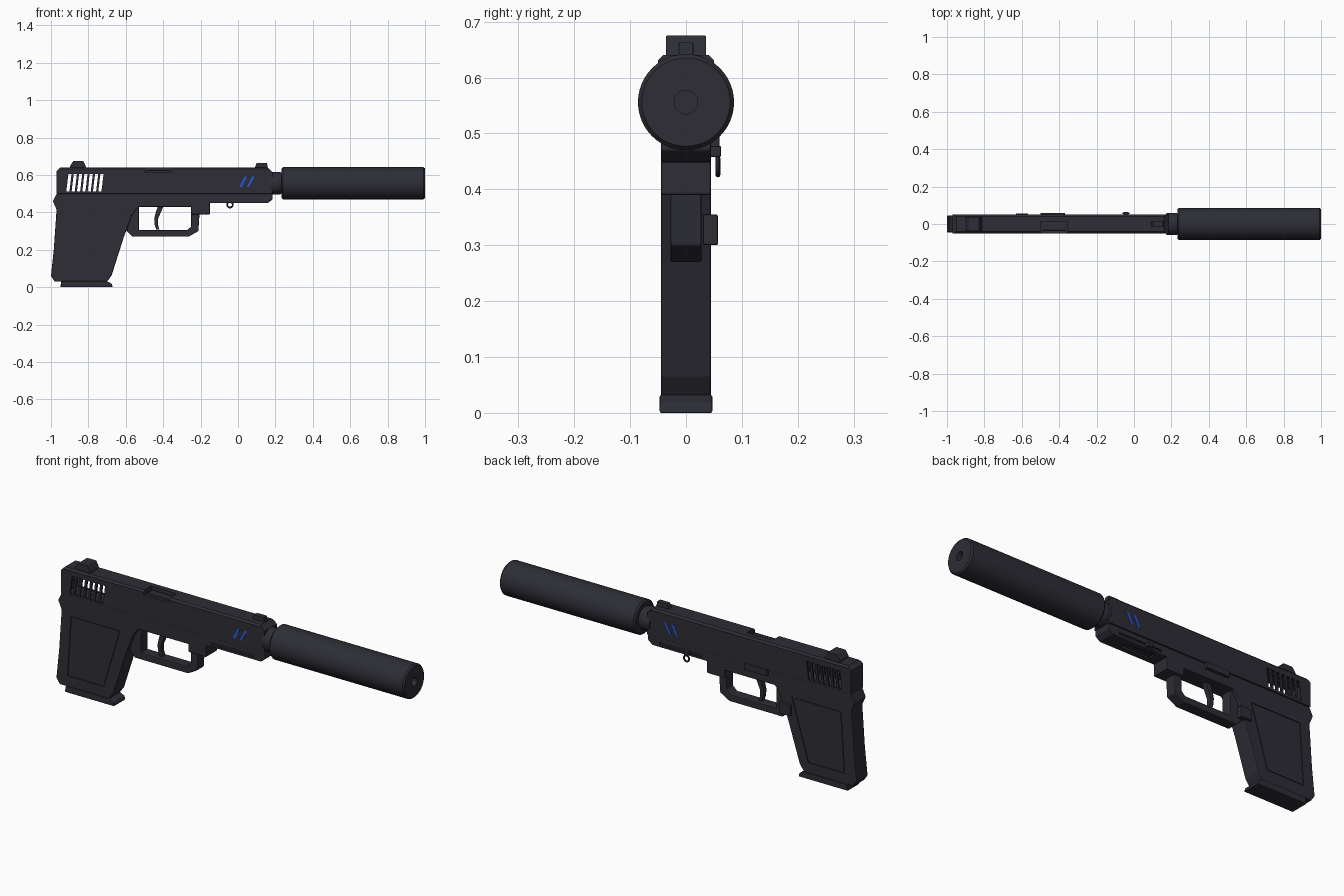
import bpy, bmesh, math
from mathutils import Vector

if "Cube" in bpy.data.objects:
    bpy.data.objects.remove(bpy.data.objects["Cube"])


def material(name, rgb):
    m = bpy.data.materials.new(name)
    m.diffuse_color = (*rgb, 1)
    m.use_nodes = True
    m.node_tree.nodes["Principled BSDF"].inputs["Base Color"].default_value = m.diffuse_color
    return m


DARK = material("gunmetal", (0.026, 0.026, 0.036))
BLUE = material("blue", (0.02, 0.09, 0.68))


def finish(bm, name, mat, bevel=0):
    bmesh.ops.recalc_face_normals(bm, faces=bm.faces)
    me = bpy.data.meshes.new(name)
    bm.to_mesh(me)
    bm.free()
    ob = bpy.data.objects.new(name, me)
    bpy.context.collection.objects.link(ob)
    me.materials.append(mat)
    if bevel:
        b = ob.modifiers.new("Bevel", 'BEVEL')
        b.width = bevel
        b.segments = 2
        b.limit_method = 'ANGLE'
    return ob


def prism(name, pts, y0, y1, mat=DARK, bevel=0):
    """Side profile in x, z extruded along y."""
    bm = bmesh.new()
    f = bm.faces.new([bm.verts.new((x, y0, z)) for x, z in pts])
    r = bmesh.ops.extrude_face_region(bm, geom=[f])
    verts = [g for g in r["geom"] if isinstance(g, bmesh.types.BMVert)]
    bmesh.ops.translate(bm, verts=verts, vec=(0, y1 - y0, 0))
    return finish(bm, name, mat, bevel)


def box(name, x, y, z, bevel=0):
    return prism(name, [(x[0], z[0]), (x[1], z[0]), (x[1], z[1]), (x[0], z[1])],
                 y[0], y[1], DARK, bevel)


def lathe(name, profile, zc, seg=48):
    """Profile of (x, radius) turned around the barrel axis."""
    bm = bmesh.new()
    rings = []
    for x, r in profile:
        if r == 0:
            rings.append([bm.verts.new((x, 0, zc))] * seg)
            continue
        rings.append([bm.verts.new((x, r * math.cos(2 * math.pi * i / seg),
                                    zc + r * math.sin(2 * math.pi * i / seg)))
                      for i in range(seg)])
    for a, b in zip(rings, rings[1:]):
        for i in range(seg):
            j = (i + 1) % seg
            quad = list(dict.fromkeys([a[i], a[j], b[j], b[i]]))
            bm.faces.new(quad)
    ob = finish(bm, name, DARK)
    smooth(ob)
    return ob


def smooth(ob):
    bpy.ops.object.select_all(action='DESELECT')
    bpy.context.view_layer.objects.active = ob
    ob.select_set(True)
    bpy.ops.object.shade_smooth_by_angle(angle=math.radians(35))


def cut(target, cutter):
    m = target.modifiers.new("Cut", 'BOOLEAN')
    m.operation = 'DIFFERENCE'
    m.solver = 'EXACT'
    m.object = cutter
    cutter.hide_render = True
    cutter.hide_set(True)


def slanted(x, w, z0, z1, lean):
    return [(x, z0), (x + w, z0), (x + w + lean, z1), (x + lean, z1)]


# Slide with chamfered top edges
slide = prism("slide", [(-0.97, 0.5), (0.185, 0.5), (0.185, 0.615), (0.16, 0.64),
                        (-0.95, 0.64), (-0.97, 0.62)], -0.05, 0.05)
bm = bmesh.new()
bm.from_mesh(slide.data)
top = [e for e in bm.edges
       if all(v.co.z > 0.635 for v in e.verts) and abs(e.verts[0].co.x - e.verts[1].co.x) > 0.5]
bmesh.ops.bevel(bm, geom=top, offset=0.009, segments=1, affect='EDGES')
bm.to_mesh(slide.data)
bm.free()

# Hollow rear of the slide and its see-through slots
cut(slide, box("slide_cavity_cutter", (-0.945, -0.675), (-0.042, 0.042), (0.508, 0.612)))
for i in range(7):
    cut(slide, prism("slot_cutter", slanted(-0.918 + i * 0.0285, 0.017, 0.512, 0.605, 0.011),
                     -0.1, 0.1))
# Ejection port and barrel hood
cut(slide, box("port_cutter", (-0.50, -0.355), (-0.1, 0.012), (0.617, 0.7)))
box("barrel_hood", (-0.49, -0.365), (-0.034, 0.006), (0.61, 0.626), 0.003)

# Frame and grip
frame = prism("frame_and_grip", [
    (-0.97, 0.5), (-0.99, 0.46), (-0.97, 0.415), (-0.985, 0.2), (-1.0, 0.06), (-0.98, 0.03),
    (-0.70, 0.03), (-0.675, 0.065), (-0.61, 0.27), (-0.565, 0.39), (-0.535, 0.43),
    (-0.25, 0.43), (-0.25, 0.39), (-0.15, 0.39), (-0.15, 0.45), (0.16, 0.45),
    (0.185, 0.47), (0.185, 0.5)], -0.045, 0.045, DARK, 0.004)
panel = [(-0.935, 0.085), (-0.725, 0.085), (-0.63, 0.40), (-0.915, 0.40)]
panel_in = [(-0.928, 0.092), (-0.73, 0.092), (-0.64, 0.393), (-0.908, 0.393)]
for side, s in (("left", 1), ("right", -1)):
    # Grip panel set in a shallow groove
    cut(frame, prism("panel_cutter_" + side, panel, s * 0.041, s * 0.08))
    prism("grip_panel_" + side, panel_in, s * 0.035, s * 0.0445)
    # Side rail groove under the slide
    cut(frame, box("rail_cutter_" + side, (-0.12, 0.12), sorted((s * 0.038, s * 0.08)),
                   (0.462, 0.474)))
    # Blue slide stripes
    for k in range(2):
        prism("blue_stripe_" + side, slanted(0.006 + k * 0.04, 0.014, 0.535, 0.591, 0.028),
              s * 0.049, s * 0.0515, BLUE)
# Recess under the dust cover
cut(frame, box("rail_slot_cutter", (-0.10, 0.06), (-0.018, 0.018), (0.40, 0.459)))

# Magazine base plate
prism("magazine_base", [(-0.95, 0), (-0.67, 0), (-0.675, 0.018), (-0.70, 0.032), (-0.945, 0.032)],
      -0.047, 0.047, DARK, 0.003)

# Trigger guard
prism("trigger_guard", [
    (-0.57, 0.41), (-0.595, 0.30), (-0.565, 0.27), (-0.265, 0.27), (-0.212, 0.30), (-0.205, 0.40),
    (-0.25, 0.40), (-0.25, 0.325), (-0.272, 0.305), (-0.53, 0.305), (-0.53, 0.44)],
    -0.028, 0.028, DARK, 0.004)

# Curved trigger
prism("trigger", [(-0.425, 0.44), (-0.44, 0.40), (-0.448, 0.365), (-0.446, 0.335), (-0.437, 0.308),
                  (-0.42, 0.308), (-0.428, 0.335), (-0.428, 0.365), (-0.415, 0.395),
                  (-0.395, 0.44)], -0.013, 0.013, DARK, 0.002)

# Sights
prism("rear_sight", [(-0.897, 0.63), (-0.81, 0.63), (-0.815, 0.65), (-0.828, 0.675),
                     (-0.88, 0.675), (-0.897, 0.65)], -0.036, 0.036, DARK, 0.002)
prism("front_sight", [(0.088, 0.635), (0.16, 0.635), (0.155, 0.664), (0.10, 0.664)],
      -0.013, 0.013, DARK, 0.002)

# Controls on the left side
box("slide_catch", (-0.50, -0.37), (0.04, 0.06), (0.472, 0.503), 0.003)
box("magazine_button", (-0.63, -0.567), (0.03, 0.057), (0.30, 0.355), 0.003)

# Lanyard ring with its post
box("ring_post", (-0.055, -0.03), (0.04, 0.063), (0.458, 0.478), 0.003)
bpy.ops.mesh.primitive_torus_add(major_radius=0.015, minor_radius=0.0045, major_segments=24,
                                 minor_segments=8, location=(-0.043, 0.057, 0.441),
                                 rotation=(math.pi / 2, 0, 0))
ring = bpy.context.object
ring.name = "lanyard_ring"
ring.data.materials.append(DARK)
smooth(ring)

# Threaded collar and suppressor with its bore
lathe("barrel_collar", [(0.17, 0), (0.17, 0.055), (0.185, 0.06), (0.225, 0.06), (0.235, 0.054),
                        (0.25, 0.054), (0.25, 0)], 0.556)
lathe("suppressor", [(0.232, 0), (0.232, 0.078), (0.240, 0.086), (0.992, 0.086), (1.0, 0.079),
                     (1.0, 0.021), (0.95, 0.021), (0.95, 0)], 0.556)
